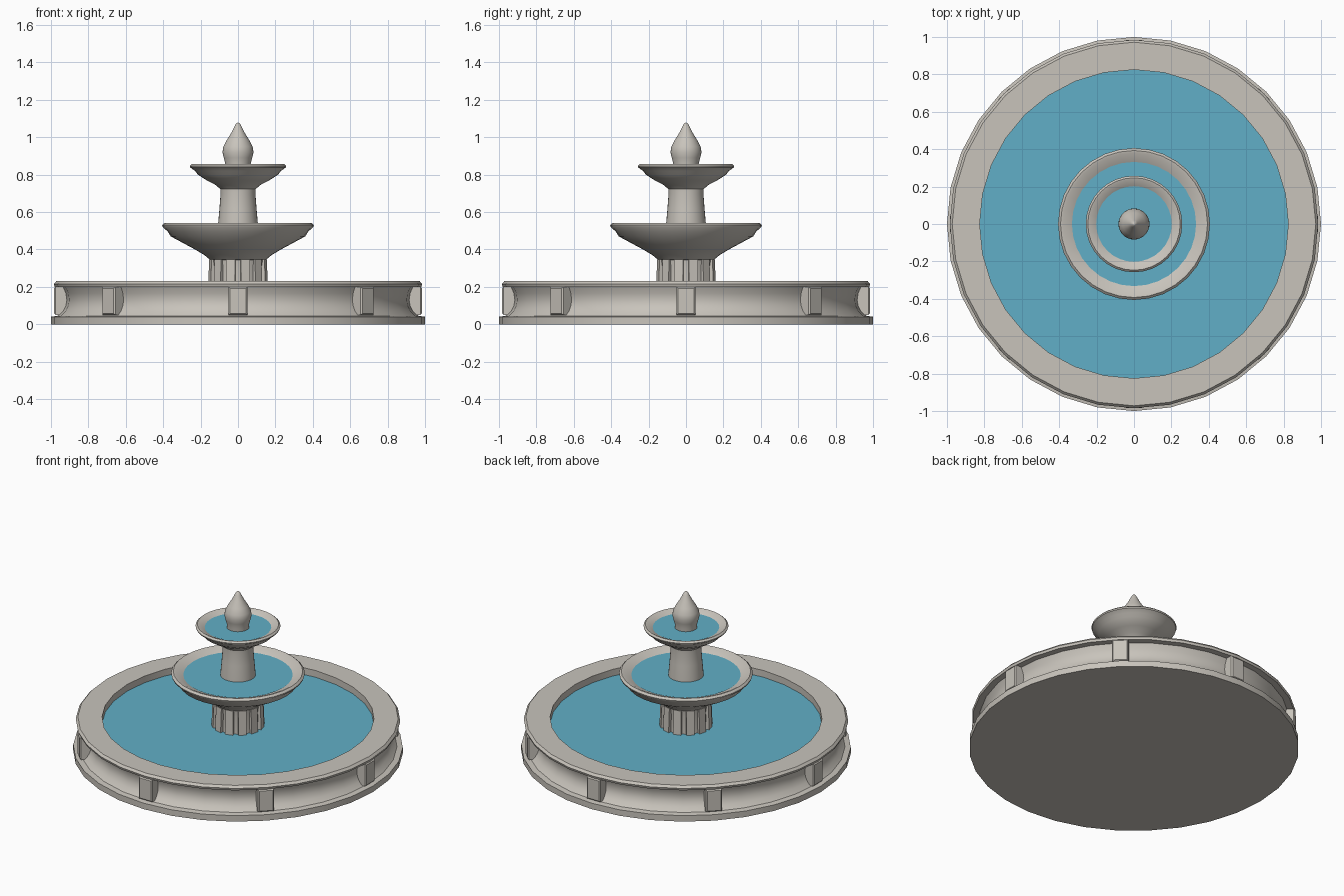
import bpy, bmesh, math
from mathutils import Matrix

cube = bpy.data.objects.get("Cube")
if cube:
    bpy.data.objects.remove(cube, do_unlink=True)

SIDES = 32


def material(name, colour):
    mat = bpy.data.materials.new(name)
    mat.use_nodes = True
    mat.diffuse_color = (*colour, 1)
    bsdf = mat.node_tree.nodes["Principled BSDF"]
    bsdf.inputs["Base Color"].default_value = (*colour, 1)
    bsdf.inputs["Roughness"].default_value = 0.8
    return mat


stone = material("pale stone", (0.58, 0.55, 0.50))
water = material("blue water", (0.12, 0.43, 0.57))


def finish(name, bm, mat, angle=32):
    bmesh.ops.recalc_face_normals(bm, faces=bm.faces)
    mesh = bpy.data.meshes.new(name)
    bm.to_mesh(mesh)
    bm.free()
    mesh.materials.append(mat)
    obj = bpy.data.objects.new(name, mesh)
    bpy.context.collection.objects.link(obj)
    bpy.ops.object.select_all(action="DESELECT")
    obj.select_set(True)
    bpy.context.view_layer.objects.active = obj
    bpy.ops.object.shade_smooth_by_angle(angle=math.radians(angle))
    return obj


def lathe(name, profile, mat=stone, sides=SIDES):
    """Spin an (r, z) profile around z; radius 0 closes an end."""
    bm = bmesh.new()
    verts = [bm.verts.new((r, 0, z)) for r, z in profile]
    edges = [bm.edges.new(pair) for pair in zip(verts, verts[1:])]
    bmesh.ops.spin(bm, geom=verts + edges, cent=(0, 0, 0), axis=(0, 0, 1),
                   angle=math.tau, steps=sides, use_duplicate=False)
    bmesh.ops.remove_doubles(bm, verts=bm.verts, dist=0.0005)
    return finish(name, bm, mat)


def disc(name, radius, z):
    bm = bmesh.new()
    bmesh.ops.create_circle(bm, cap_ends=True, segments=SIDES, radius=radius,
                            matrix=Matrix.Translation((0, 0, z)))
    obj = finish(name, bm, water)
    if obj.data.polygons[0].normal.z < 0:
        obj.data.flip_normals()
    return obj


# Main basin: plinth, concave wall, overhanging rim and inner wall
lathe("basin", [
    (0, 0), (1, 0), (1, 0.04), (0.965, 0.045), (0.94, 0.07), (0.925, 0.10),
    (0.92, 0.13), (0.925, 0.165), (0.94, 0.20), (0.98, 0.20), (0.985, 0.215),
    (0.972, 0.23), (0.825, 0.23), (0.825, 0.15), (0, 0.15)])
disc("basin_water", 0.826, 0.185)

# Eight bracket blocks around the basin wall
for i in range(8):
    bm = bmesh.new()
    bmesh.ops.create_cube(bm, size=1, matrix=Matrix.Diagonal((0.09, 0.1, 0.15, 1)))
    upright = [e for e in bm.edges
               if all(v.co.x > 0 for v in e.verts)]
    bmesh.ops.bevel(bm, geom=upright, offset=0.008, segments=1, affect="EDGES")
    bm.transform(Matrix.Rotation(i * math.tau / 8, 4, "Z")
                 @ Matrix.Translation((0.938, 0, 0.125)))
    finish("bracket_block_%d" % (i + 1), bm, stone)

# Fluted pedestal: core with tapered ribs
lathe("pedestal_core", [(0.143, 0.15), (0.138, 0.30), (0.148, 0.36)])
RIBS = 12
bm = bmesh.new()
for i in range(RIBS):
    made = bmesh.ops.create_cube(bm, size=1)["verts"]
    for v in made:
        top = v.co.z > 0
        outer = v.co.x > 0
        v.co.x = (0.153 if top else 0.16) if outer else 0.11
        v.co.y *= 0.05 if outer else 0.042
        v.co.z = 0.345 if top else 0.16
    bmesh.ops.rotate(bm, verts=made, cent=(0, 0, 0),
                     matrix=Matrix.Rotation((i + 0.5) * math.tau / RIBS, 3, "Z"))
finish("pedestal_ribs", bm, stone)

# Lower bowl
lathe("lower_bowl", [
    (0, 0.34), (0.15, 0.345), (0.18, 0.37), (0.23, 0.40), (0.36, 0.47),
    (0.375, 0.495), (0.403, 0.52), (0.406, 0.53), (0.393, 0.542),
    (0.38, 0.54), (0.33, 0.515), (0.30, 0.50), (0, 0.49)])
disc("lower_water", 0.332, 0.518)

# Upper column
lathe("upper_column", [(0.108, 0.49), (0.106, 0.54), (0.099, 0.62),
                       (0.093, 0.70), (0.096, 0.74)])

# Upper bowl
lathe("upper_bowl", [
    (0, 0.72), (0.094, 0.722), (0.12, 0.745), (0.165, 0.768), (0.215, 0.80),
    (0.23, 0.82), (0.255, 0.838), (0.258, 0.847), (0.247, 0.857),
    (0.238, 0.855), (0.20, 0.835), (0.18, 0.82), (0, 0.81)])
disc("upper_water", 0.202, 0.837)

# Finial
lathe("finial", [
    (0.068, 0.81), (0.068, 0.86), (0.076, 0.89), (0.083, 0.92), (0.078, 0.95),
    (0.06, 0.985), (0.038, 1.02), (0.02, 1.055), (0.01, 1.073), (0, 1.08)])
